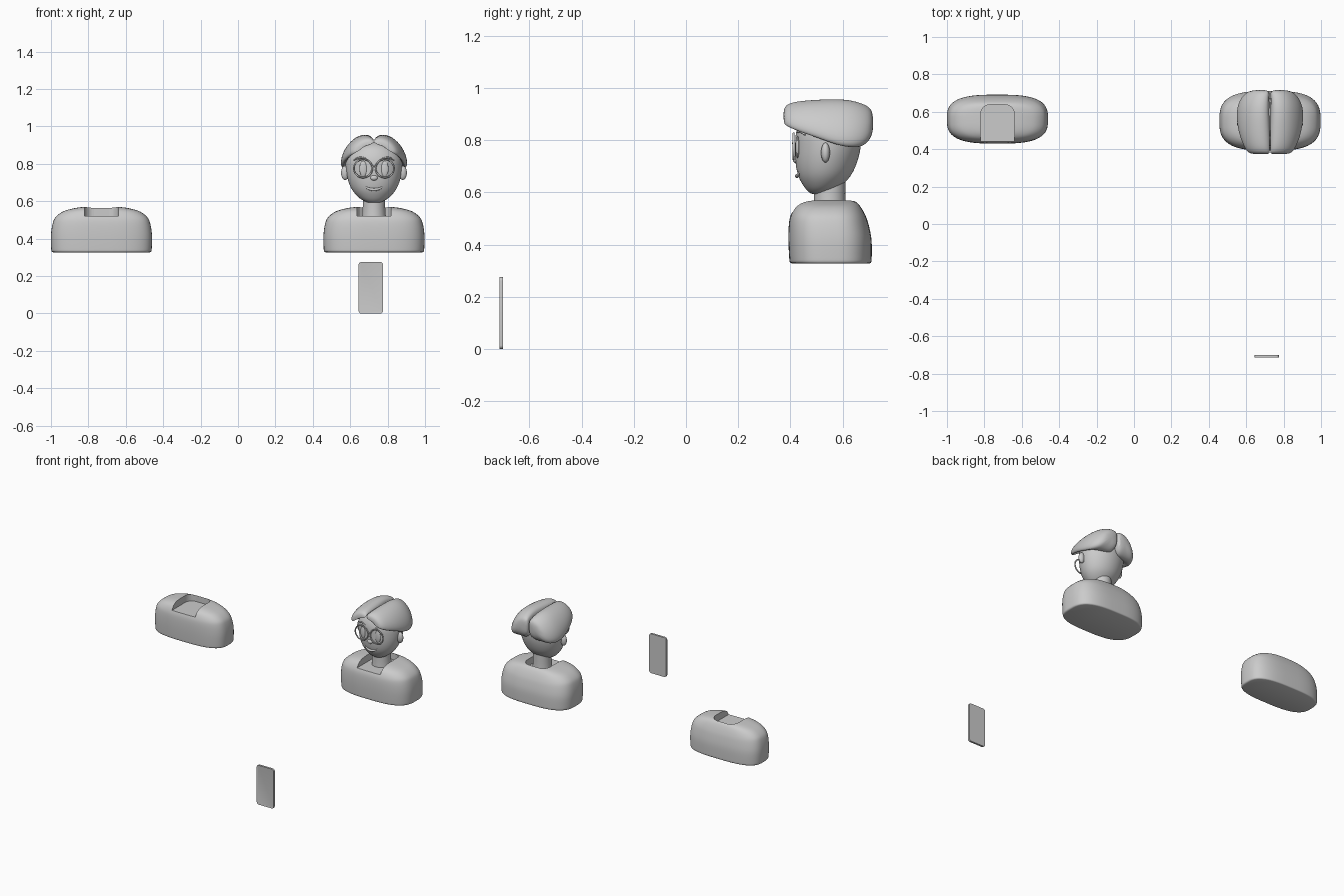
import bpy, bmesh, math
from mathutils import Vector

if "Cube" in bpy.data.objects:
    bpy.data.objects.remove(bpy.data.objects["Cube"])

CX = 0.727  # centre line of the bust


def finish(name, bm, smooth=40):
    bmesh.ops.recalc_face_normals(bm, faces=bm.faces)
    me = bpy.data.meshes.new(name)
    bm.to_mesh(me)
    bm.free()
    ob = bpy.data.objects.new(name, me)
    bpy.context.collection.objects.link(ob)
    bpy.ops.object.select_all(action='DESELECT')
    ob.select_set(True)
    bpy.context.view_layer.objects.active = ob
    if smooth:
        bpy.ops.object.shade_smooth_by_angle(angle=math.radians(smooth))
    return ob


def loft(bm, rings):
    loops = [[bm.verts.new(p) for p in r] for r in rings]
    n = len(loops[0])
    for a, b in zip(loops, loops[1:]):
        for i in range(n):
            bm.faces.new((a[i], a[(i + 1) % n], b[(i + 1) % n], b[i]))
    bm.faces.new(loops[0])
    bm.faces.new(loops[-1][::-1])


def spline(rows, steps=4):
    # Catmull-Rom through the rows
    v = [Vector(r) for r in rows]
    v = [v[0]] + v + [v[-1]]
    out = []
    for i in range(1, len(v) - 2):
        p0, p1, p2, p3 = v[i - 1:i + 3]
        for k in range(steps):
            t = k / steps
            out.append(0.5 * (2 * p1 + (p2 - p0) * t + (2 * p0 - 5 * p1 + 4 * p2 - p3) * t * t
                              + (3 * p1 - p0 - 3 * p2 + p3) * t ** 3))
    return out + [v[-1]]


def stack(name, rows, cx, power=2.0, seg=56, yscale=1.0, yc=0.0):
    # rows: z, half width, front y, back y
    bm = bmesh.new()
    rings = []
    for z, a, yf, yb in spline(rows):
        c, b = (yf + yb) / 2, (yb - yf) / 2
        if yscale != 1:
            c, b = yc + (c - 0.551) * yscale, b * yscale
        ring = []
        for i in range(seg):
            t = 2 * math.pi * i / seg
            s, k = math.sin(t), math.cos(t)
            f = lambda u: math.copysign(abs(u) ** (2 / power), u)
            ring.append((cx + a * f(k), c + b * f(s), z))
        rings.append(ring)
    loft(bm, rings)
    return finish(name, bm)


def ellipsoid(name, loc, size):
    bm = bmesh.new()
    bmesh.ops.create_uvsphere(bm, u_segments=24, v_segments=14, radius=1)
    for v in bm.verts:
        v.co = Vector([loc[i] + v.co[i] * size[i] for i in range(3)])
    return finish(name, bm, 60)


def tube(name, pts, r, radii=None):
    cu = bpy.data.curves.new(name, 'CURVE')
    cu.dimensions = '3D'
    cu.bevel_depth = r
    cu.bevel_resolution = 3
    cu.use_fill_caps = True
    sp = cu.splines.new('POLY')
    pts = spline(pts, 6)
    sp.points.add(len(pts) - 1)
    for i, p in enumerate(pts):
        sp.points[i].co = (*p, 1)
        if radii:
            t = i / (len(pts) - 1)
            sp.points[i].radius = radii[0] + (radii[1] - radii[0]) * math.sin(math.pi * t)
    ob = bpy.data.objects.new(name, cu)
    bpy.context.collection.objects.link(ob)


# Torsos with a scooped neckline
TORSO = [(0.327, 0.258, 0.408, 0.702), (0.332, 0.266, 0.398, 0.709), (0.35, 0.269, 0.395, 0.711),
         (0.42, 0.270, 0.392, 0.710), (0.48, 0.261, 0.394, 0.698), (0.515, 0.245, 0.402, 0.685),
         (0.545, 0.206, 0.420, 0.668), (0.562, 0.15, 0.445, 0.652), (0.570, 0.095, 0.475, 0.63)]


def torso(name, cx, yc, ys, back):
    ob = stack(name, TORSO, cx, 3.0, 72, ys, yc)
    bm = bmesh.new()
    r, w = 0.05, 0.09
    plan = [(cx - w, 0.3), (cx + w, 0.3)]
    for sx, a0 in ((1, 0), (-1, 90)):
        for k in range(7):
            t = math.radians(a0 + 15 * k)
            plan.append((cx + sx * (w - r) + r * math.cos(t), back - r + r * math.sin(t)))
    loft(bm, [[(x, y, 0.522) for x, y in plan], [(x, y, 0.7) for x, y in plan]])
    cut = finish(name + "_neck_cutter", bm, 0)
    cut.hide_render = True
    m = ob.modifiers.new("neckline", 'BOOLEAN')
    m.operation, m.solver, m.object = 'DIFFERENCE', 'EXACT', cut
    bpy.context.view_layer.objects.active = ob
    bpy.ops.object.select_all(action='DESELECT')
    ob.select_set(True)
    bpy.ops.object.modifier_apply(modifier=m.name)
    bpy.data.objects.remove(cut)


torso("spare_torso", -0.73, 0.56, 0.82, 0.638)
torso("torso", CX, 0.551, 1.0, 0.64)

# Neck and head
stack("neck", [(0.51, 0.064, 0.487, 0.613), (0.57, 0.06, 0.49, 0.61), (0.67, 0.06, 0.49, 0.61)], CX)
stack("head", [(0.592, 0.02, 0.492, 0.525), (0.598, 0.045, 0.474, 0.547), (0.62, 0.081, 0.453, 0.588),
               (0.66, 0.116, 0.431, 0.628), (0.71, 0.138, 0.42, 0.653), (0.77, 0.150, 0.418, 0.668),
               (0.83, 0.148, 0.422, 0.668), (0.88, 0.118, 0.445, 0.645), (0.91, 0.07, 0.485, 0.605),
               (0.918, 0.02, 0.53, 0.56)], CX)

# Hair: one swept lobe per side, parted in the middle
# rows: y, half width, bottom z, top z, fill of the underside
HAIR = [(0.373, 0.095, 0.862, 0.915, 0), (0.383, 0.125, 0.848, 0.94, 0), (0.43, 0.152, 0.825, 0.952, 0),
        (0.50, 0.176, 0.800, 0.958, 0), (0.58, 0.186, 0.768, 0.962, 0.3), (0.64, 0.178, 0.766, 0.956, 1),
        (0.69, 0.150, 0.780, 0.938, 1), (0.718, 0.105, 0.825, 0.915, 1)]
SECTION = [(0.01, 0.84), (0.1, 0.95), (0.3, 1.0), (0.62, 0.87), (0.9, 0.52), (1.0, 0.14), (0.9, 0.0),
           (0.74, 0.3), (0.42, 0.64), (0.01, 0.78)]
for side, label in ((1, "left"), (-1, "right")):
    bm = bmesh.new()
    rings = []
    for y, w, zb, zt, f in HAIR:
        ring = []
        for i, (u, v) in enumerate(SECTION):
            if i > 6:
                v *= 1 - f
            ring.append((CX + side * u * w, y, zb + v * (zt - zb)))
        rings.append(ring)
    loft(bm, rings)
    ob = finish("hair_" + label, bm, 80)
    ob.modifiers.new("smooth", 'SUBSURF').levels = 2
    ob.modifiers["smooth"].render_levels = 2

# Paired face parts
for s, label in ((1, "left"), (-1, "right")):
    ellipsoid("ear_" + label, (CX + s * 0.154, 0.534, 0.752), (0.022, 0.017, 0.038))
    ellipsoid("eye_" + label, (CX + s * 0.057, 0.427, 0.773), (0.021, 0.008, 0.042))
    tube("eyebrow_" + label, [(CX + s * 0.04, 0.428, 0.828), (CX + s * 0.075, 0.436, 0.834),
                              (CX + s * 0.108, 0.456, 0.820)], 0.005, (0.5, 1))
    # Glasses rim
    bpy.ops.curve.primitive_bezier_circle_add(radius=0.049, location=(CX + s * 0.058, 0.412, 0.776),
                                              rotation=(math.pi / 2, 0, 0))
    rim = bpy.context.object
    rim.name = "glasses_rim_" + label
    rim.data.bevel_depth = 0.0045
    rim.data.bevel_resolution = 3
tube("glasses_bridge", [(CX - 0.012, 0.412, 0.783), (CX, 0.41, 0.788), (CX + 0.012, 0.412, 0.783)], 0.004)
ellipsoid("nose", (CX, 0.421, 0.725), (0.02, 0.012, 0.014))
tube("mouth", [(CX - 0.056, 0.440, 0.684), (CX - 0.03, 0.430, 0.668), (CX, 0.425, 0.662),
               (CX + 0.03, 0.430, 0.668), (CX + 0.056, 0.440, 0.684)], 0.008, (0.25, 1))

# Phone: rounded slab with a recessed screen
bm = bmesh.new()
plan = []
for sx, sz, a0 in ((1, 1, 0), (-1, 1, 90), (-1, -1, 180), (1, -1, 270)):
    for k in range(6):
        t = math.radians(a0 + 18 * k)
        plan.append((0.71 + sx * 0.051 + 0.014 * math.cos(t), 0.1375 + sz * 0.1235 + 0.014 * math.sin(t)))
loft(bm, [[(x, -0.714, z) for x, z in plan], [(x, -0.700, z) for x, z in plan]])
bm.faces.ensure_lookup_table()
front = min(bm.faces, key=lambda f: f.calc_center_median().y)
bmesh.ops.recalc_face_normals(bm, faces=bm.faces)
bmesh.ops.inset_region(bm, faces=[front], thickness=0.005)
bmesh.ops.translate(bm, verts=front.verts[:], vec=(0, 0.001, 0))
finish("phone", bm, 30)
